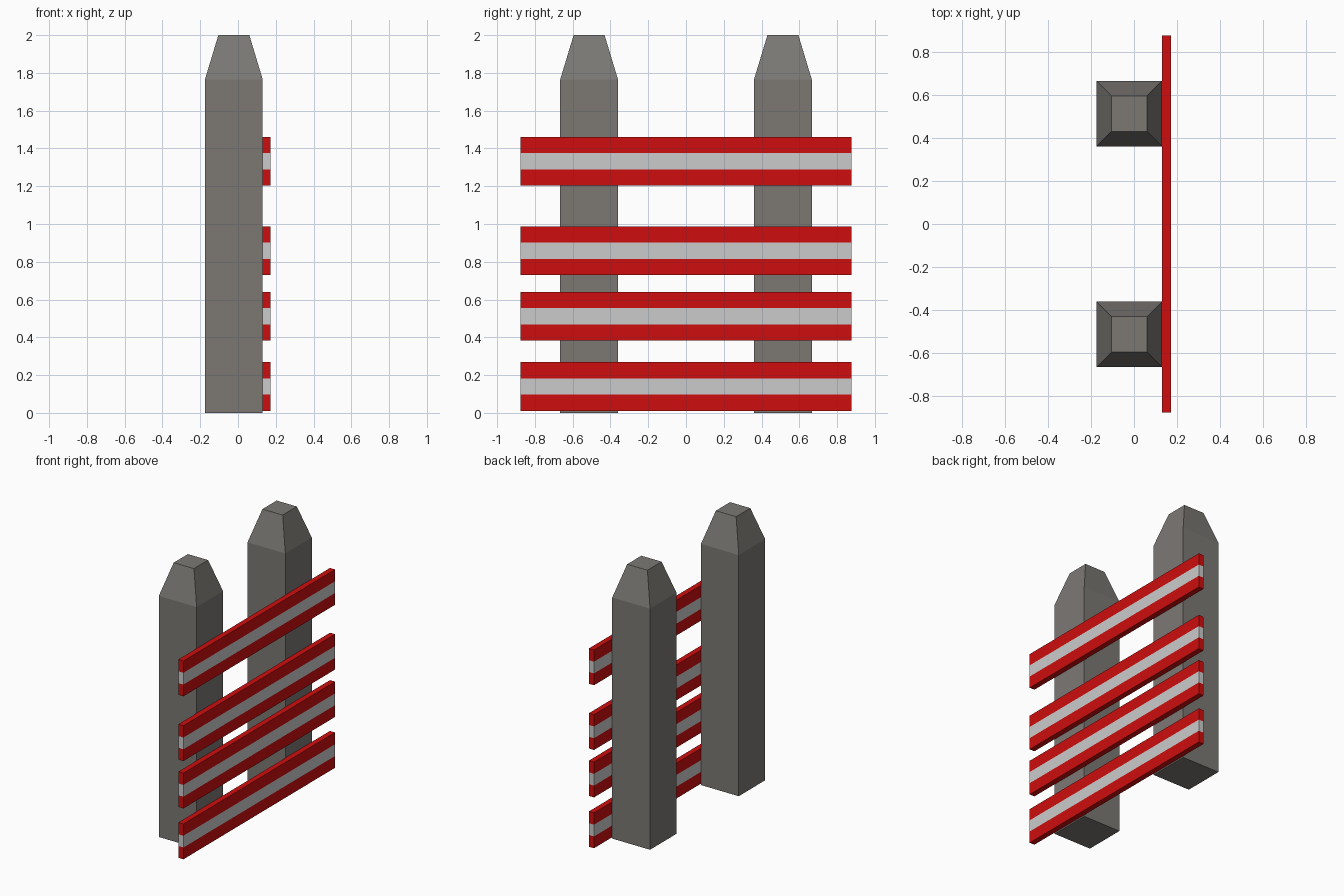
import bpy, bmesh

if "Cube" in bpy.data.objects:
    bpy.data.objects.remove(bpy.data.objects["Cube"])


def material(name, rgb):
    m = bpy.data.materials.new(name)
    m.diffuse_color = (*rgb, 1)
    m.use_nodes = True
    m.node_tree.nodes["Principled BSDF"].inputs["Base Color"].default_value = m.diffuse_color
    return m


GREY = material("post_grey", (0.2, 0.19, 0.175))
RED = material("stripe_red", (0.62, 0.004, 0.004))
WHITE = material("stripe_white", (0.75, 0.76, 0.76))


def stack(name, rings, mats, bands):
    """Rectangular column through rings of (cx, cy, half_x, half_y, z)."""
    bm = bmesh.new()
    loops = [[bm.verts.new((cx + sx * hx, cy + sy * hy, z))
              for sx, sy in ((-1, -1), (1, -1), (1, 1), (-1, 1))]
             for cx, cy, hx, hy, z in rings]
    bm.faces.new(loops[0][::-1]).material_index = bands[0]
    bm.faces.new(loops[-1]).material_index = bands[-1]
    for lo, hi, band in zip(loops, loops[1:], bands):
        for i in range(4):
            j = (i + 1) % 4
            bm.faces.new((lo[i], lo[j], hi[j], hi[i])).material_index = band
    mesh = bpy.data.meshes.new(name)
    bm.to_mesh(mesh)
    bm.free()
    for m in mats:
        mesh.materials.append(m)
    obj = bpy.data.objects.new(name, mesh)
    bpy.context.collection.objects.link(obj)
    return obj


# Square posts with tapered tops
for side, y in (("front", -0.513), ("back", 0.513)):
    stack(f"{side}_post",
          [(-0.022, y, 0.153, 0.153, 0),
           (-0.022, y, 0.153, 0.153, 1.765),
           (-0.022, y, 0.082, 0.082, 2.0)],
          [GREY], [0, 0])

# Striped rails fixed to the right-hand face of the posts
STRIPE = 0.0862
for n, base in enumerate((0.01, 0.382, 0.729, 1.203), 1):
    stack(f"rail_{n}",
          [(0.1515, 0, 0.0205, 0.877, base + k * STRIPE) for k in range(4)],
          [RED, WHITE], [0, 1, 0])
